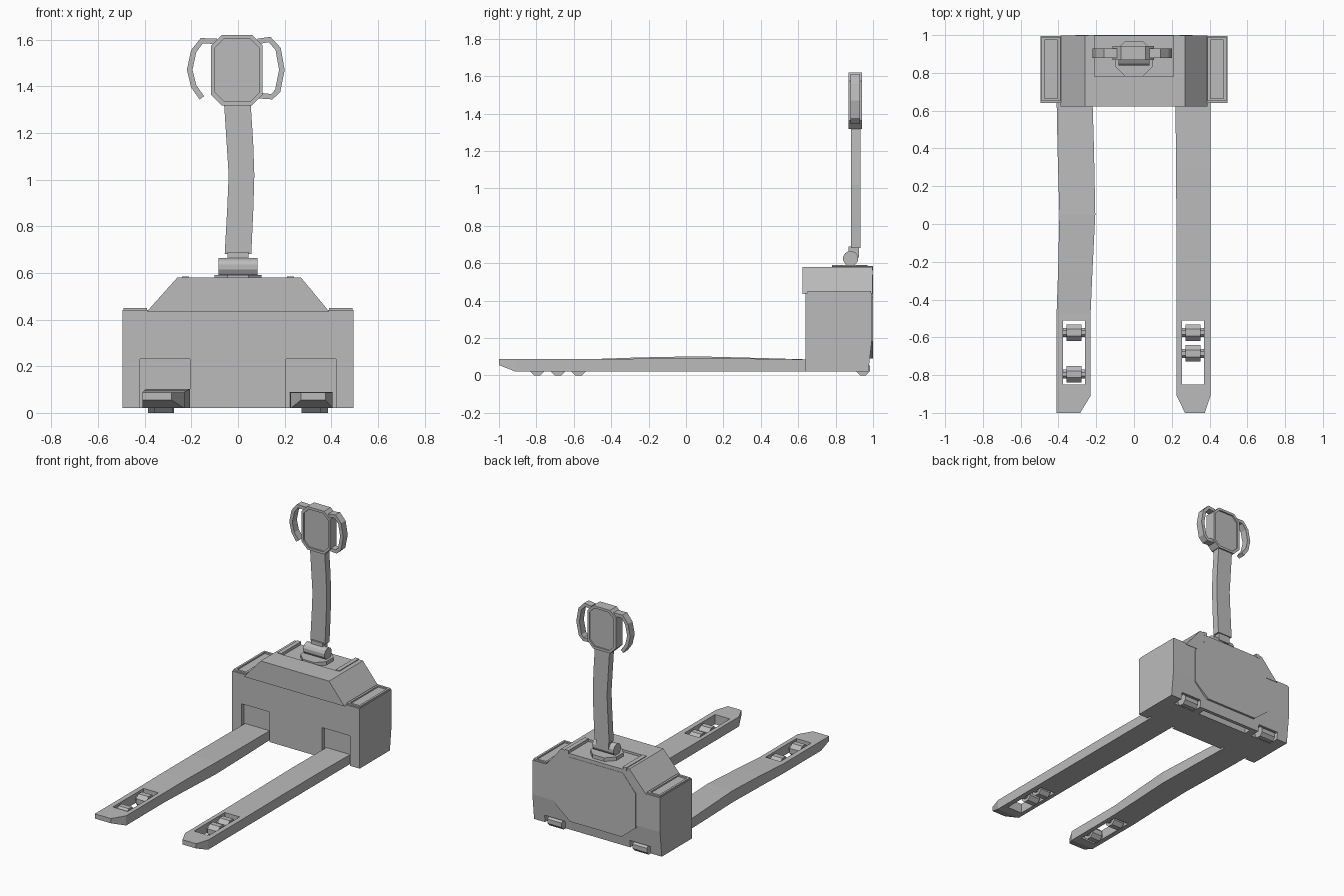
import bpy, bmesh, math
from mathutils import Vector

default = bpy.data.objects.get("Cube")
if default:
    bpy.data.objects.remove(default, do_unlink=True)

grey = bpy.data.materials.new("plain grey")
grey.use_nodes = True
grey.diffuse_color = (0.5, 0.5, 0.5, 1)
grey.node_tree.nodes["Principled BSDF"].inputs["Base Color"].default_value = (0.5, 0.5, 0.5, 1)


def loft(name, rings):
    """Skin a row of matching rings and cap both ends."""
    bm = bmesh.new()
    rows = [[bm.verts.new(p) for p in ring] for ring in rings]
    n = len(rows[0])
    for a, b in zip(rows, rows[1:]):
        for i in range(n):
            j = (i + 1) % n
            bm.faces.new((a[i], a[j], b[j], b[i]))
    bm.faces.new(rows[0][::-1])
    bm.faces.new(rows[-1])
    bmesh.ops.recalc_face_normals(bm, faces=bm.faces)
    mesh = bpy.data.meshes.new(name)
    bm.to_mesh(mesh)
    bm.free()
    mesh.materials.append(grey)
    obj = bpy.data.objects.new(name, mesh)
    bpy.context.scene.collection.objects.link(obj)
    return obj


def prism_y(name, outline, y0, y1):
    return loft(name, [[(x, y, z) for x, z in outline] for y in (y0, y1)])


def prism_z(name, outline, z0, z1):
    return loft(name, [[(x, y, z) for x, y in outline] for z in (z0, z1)])


def box(name, x0, x1, y0, y1, z0, z1):
    x0, x1 = sorted((x0, x1))
    return prism_z(name, [(x0, y0), (x1, y0), (x1, y1), (x0, y1)], z0, z1)


def rod_x(name, x, y, z, radius, width, sides=8):
    angles = [math.tau * (i + 0.5) / sides for i in range(sides)]
    return loft(name, [[(x + s * width / 2, y + radius * math.cos(a), z + radius * math.sin(a))
                        for a in angles] for s in (-1, 1)])


def octagon(x0, x1, z0, z1, c):
    return [(x0 + c, z0), (x1 - c, z0), (x1, z0 + c), (x1, z1 - c),
            (x1 - c, z1), (x0 + c, z1), (x0, z1 - c), (x0, z0 + c)]


def cut(obj, *cutters):
    for cutter in cutters:
        cutter.hide_render = True
        mod = obj.modifiers.new("cut", 'BOOLEAN')
        mod.operation, mod.solver, mod.object = 'DIFFERENCE', 'EXACT', cutter
        bpy.context.view_layer.objects.active = obj
        bpy.ops.object.modifier_apply(modifier=mod.name)
        bpy.data.objects.remove(cutter, do_unlink=True)


# Main housing, with its back leaning in slightly towards the floor
profile = [(0.64, 0.02), (0.975, 0.02), (0.995, 0.2), (0.995, 0.44), (0.64, 0.44)]
housing = loft("housing", [[(x, y, z) for y, z in profile] for x in (-0.495, 0.495)])
cutters = [box("belly_slot", -0.2, 0.2, 0.9, 0.95, 0, 0.07)]
for s in (-1, 1):
    cutters += [box("fork_pocket", s * 0.205, s * 0.42, 0.6, 0.665, 0, 0.23),
                box("wheel_notch", s * 0.25, s * 0.41, 0.9, 1.1, 0, 0.07)]
cut(housing, *cutters)

# Sloped hood with a sunken deck open to the rear
hood = prism_y("hood", [(-0.39, 0.435), (0.39, 0.435), (0.27, 0.58), (-0.26, 0.58)], 0.622, 0.998)
cut(hood, box("deck_recess", -0.21, 0.21, 0.78, 1.1, 0.565, 0.7))

# Slim raised panel on the back
prism_y("back_panel", [(-0.2, 0.09), (0.2, 0.09), (0.31, 0.18), (0.31, 0.42),
                       (0.21, 0.54), (-0.21, 0.54), (-0.31, 0.42), (-0.31, 0.18)], 0.985, 1.0)

for side, s in (("left", 1), ("right", -1)):
    # Shoulder tray with a rim, and a deck rib
    tray = box(side + "_shoulder_tray", s * 0.39, s * 0.49, 0.65, 0.99, 0.43, 0.45)
    cut(tray, box("tray_hollow", s * 0.405, s * 0.475, 0.665, 0.975, 0.438, 0.5))
    box(side + "_deck_rib", s * 0.21, s * 0.24, 0.78, 1.0, 0.56, 0.585)
    # Rear wheel
    rod_x(side + "_rear_wheel", s * 0.33, 0.947, 0.037, 0.04, 0.11)

# Forks: stations of y, inner x, outer x, bottom z, top z
forks = {
    "left": (1, [(0.67, 0.22, 0.405, 0.02, 0.085), (0.3, 0.222, 0.405, 0.02, 0.09),
                 (-0.1, 0.226, 0.405, 0.02, 0.09), (-0.48, 0.226, 0.405, 0.02, 0.088),
                 (-0.91, 0.226, 0.405, 0.02, 0.088), (-1, 0.27, 0.375, 0.055, 0.088)],
             (0.255, 0.37), (-0.575, -0.685)),
    "right": (-1, [(0.67, 0.22, 0.41, 0.02, 0.085), (0.4, 0.212, 0.405, 0.02, 0.093),
                   (0.05, 0.205, 0.395, 0.02, 0.102), (-0.25, 0.22, 0.402, 0.02, 0.096),
                   (-0.48, 0.23, 0.41, 0.02, 0.088), (-0.91, 0.23, 0.41, 0.02, 0.088),
                   (-1, 0.285, 0.41, 0.055, 0.088)],
              (0.26, 0.375), (-0.575, -0.795)),
}
for side, (s, stations, slot, rollers) in forks.items():
    fork = loft(side + "_fork", [[(s * a, y, lo), (s * b, y, lo), (s * b, y, hi), (s * a, y, hi)]
                                 for y, a, b, lo, hi in stations])
    cut(fork, box("roller_slot", s * slot[0], s * slot[1], -0.85, -0.51, -0.1, 0.2))
    mid = s * sum(slot) / 2
    for i, y in enumerate(rollers, 1):
        rod_x(f"{side}_roller_{i}", mid, y, 0.044, 0.047, 0.08)
        rod_x(f"{side}_roller_axle_{i}", mid, y, 0.044, 0.026, 0.118)

# Tiller pivot
prism_z("pivot_base", octagon(-0.1, 0.1, 0.78, 0.97, 0.055), 0.56, 0.59)
rod_x("pivot_barrel", 0, 0.88, 0.625, 0.041, 0.165, 12)
box("pivot_neck", -0.045, 0.045, 0.87, 0.925, 0.63, 0.69)

# Gently bent tiller shaft
loft("tiller_shaft", [[(x - w, 0.882, z), (x + w, 0.882, z), (x + w, 0.932, z), (x - w, 0.932, z)]
                      for x, w, z in ((0, 0.057, 0.68), (0.01, 0.056, 0.88), (0.015, 0.055, 1.02),
                                      (0.008, 0.057, 1.16), (-0.003, 0.057, 1.33))])

# Control head with a framed panel on each face
head = prism_y("control_head", octagon(-0.115, 0.105, 1.318, 1.62, 0.045), 0.868, 0.942)
cut(head, *[prism_y("panel_recess", octagon(-0.098, 0.09, 1.335, 1.603, 0.038), a, b)
            for a, b in ((0.8, 0.878), (0.932, 1.0))])


def grip(name, path, half=0.012):
    """Flat band following a path in the x-z plane."""
    pts = [Vector(p) for p in path]
    rings = []
    for i, p in enumerate(pts):
        d = (pts[min(i + 1, len(pts) - 1)] - pts[max(i - 1, 0)]).normalized()
        n = Vector((-d.y, d.x)) * half
        rings.append([(q.x, y, q.y) for q, y in
                      ((p - n, 0.88), (p + n, 0.88), (p + n, 0.93), (p - n, 0.93))])
    loft(name, rings)


# Hand grips, the right one open at its lower end
grip("right_grip", [(-0.09, 1.592), (-0.155, 1.595), (-0.19, 1.55), (-0.207, 1.47),
                    (-0.19, 1.4), (-0.155, 1.35)])
grip("left_grip", [(0.085, 1.592), (0.135, 1.6), (0.172, 1.56), (0.188, 1.47),
                   (0.17, 1.38), (0.145, 1.355), (0.085, 1.36)])
